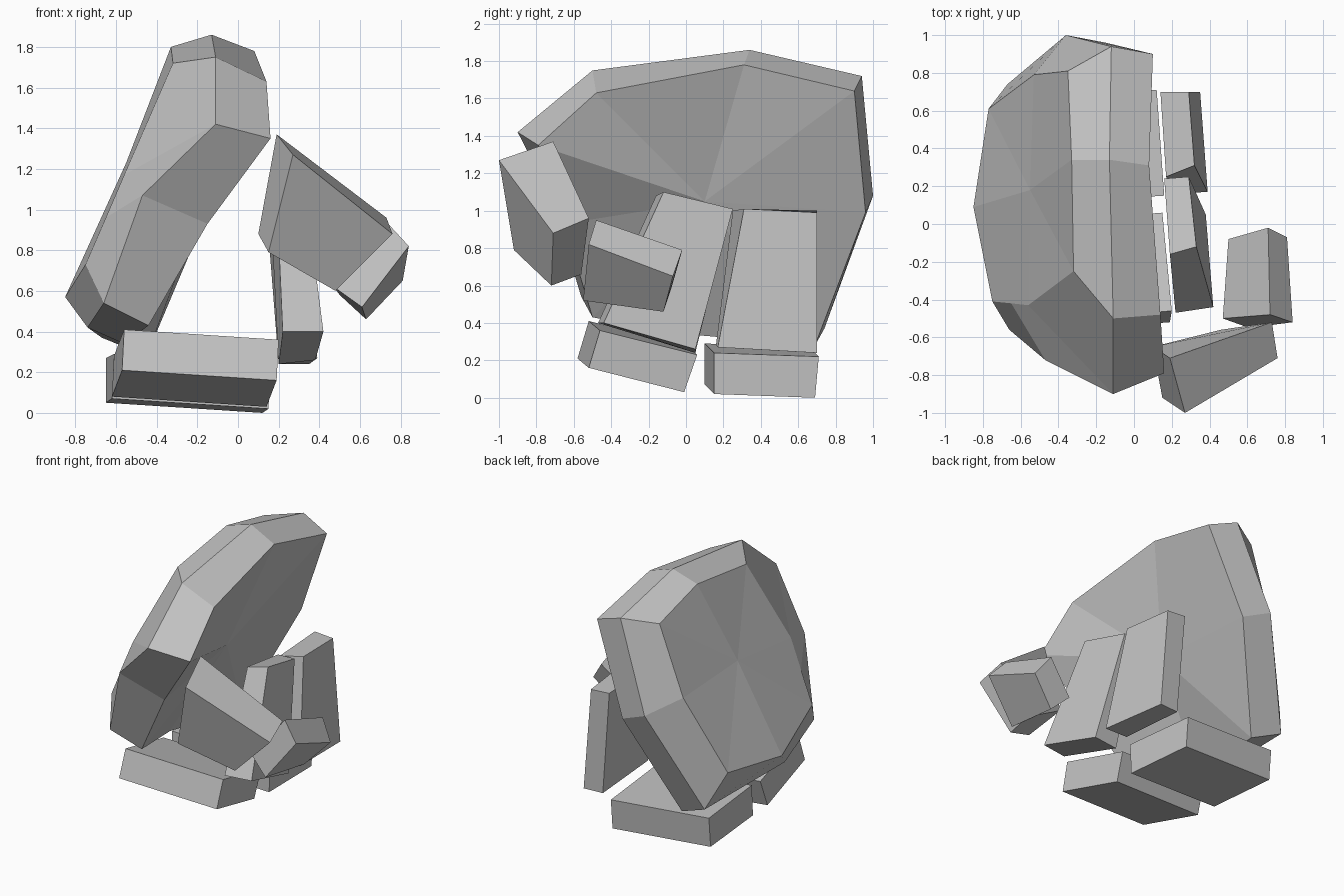
import bpy
import bmesh
from mathutils import Vector

default_cube = bpy.data.objects.get("Cube")
if default_cube:
    bpy.data.objects.remove(default_cube, do_unlink=True)

# Single flat colour
grey = bpy.data.materials.new("plain grey")
grey.use_nodes = True
grey_value = (0.55, 0.55, 0.55, 1)
grey.diffuse_color = grey_value
grey.node_tree.nodes["Principled BSDF"].inputs["Base Color"].default_value = grey_value


def finish(name, bm):
    """Turn a bmesh into a flat-shaded, linked object."""
    bmesh.ops.recalc_face_normals(bm, faces=bm.faces[:])
    mesh = bpy.data.meshes.new(name)
    bm.to_mesh(mesh)
    bm.free()
    mesh.materials.append(grey)
    obj = bpy.data.objects.new(name, mesh)
    bpy.context.collection.objects.link(obj)
    return obj


def skin(bm, first, second):
    """Join two loops of equal length with a band of quads."""
    count = len(first)
    for i in range(count):
        j = (i + 1) % count
        bm.faces.new((first[i], first[j], second[j], second[i]))


def fan(bm, loop, centre):
    """Close a loop with triangles around a centre point."""
    hub = bm.verts.new(centre)
    for i, vert in enumerate(loop):
        bm.faces.new((vert, loop[(i + 1) % len(loop)], hub))


def block(name, near, far=None, shift=None):
    """Six-sided block between two four-cornered ends, or one end swept by a shift."""
    if far is None:
        far = [Vector(corner) + Vector(shift) for corner in near]
    bm = bmesh.new()
    near_end = [bm.verts.new(corner) for corner in near]
    far_end = [bm.verts.new(corner) for corner in far]
    skin(bm, near_end, far_end)
    bm.faces.new(near_end)
    bm.faces.new(far_end)
    return finish(name, bm)


# Palm: a leaning, faceted slab made of three loops and two shallow caps
outer_loop = [
    (-.33, .34, 1.8), (-.32, -.25, 1.72), (-.56, -.43, 1.17),
    (-.65, -.42, .96), (-.75, -.41, .73), (-.85, .09, .57),
    (-.77, .61, .62), (-.53, .79, 1.18), (-.35, .81, 1.69)]
rim_loop = [
    (-.13, .34, 1.86), (-.11, -.5, 1.75), (-.11, -.9, 1.42),
    (-.47, -.72, 1.07), (-.66, -.56, .54), (-.74, -.1, .42),
    (-.67, .74, .37), (-.36, 1, 1.08), (-.12, .94, 1.72)]
inner_loop = [
    (.08, .31, 1.78), (.14, -.48, 1.63), (.16, -.79, 1.35),
    (-.15, -.65, .93), (-.44, -.5, .43), (-.56, 0, .34),
    (-.45, .69, .28), (-.15, .96, .99), (.1, .9, 1.64)]

bm = bmesh.new()
loops = [[bm.verts.new(point) for point in loop]
         for loop in (outer_loop, rim_loop, inner_loop)]
skin(bm, loops[0], loops[1])
skin(bm, loops[1], loops[2])
fan(bm, loops[0], (-.55, .18, 1.23))
fan(bm, loops[2], (-.16, .1, 1.05))
finish("palm", bm)

# Upright finger segments, top end to bottom end
block("front_finger",
      [(.16, .24, 1.01), (.29, .25, 1.01), (.33, -.12, 1.1), (.19, -.16, 1.08)],
      [(.2, .05, .24), (.38, .05, .26), (.42, -.44, .4), (.22, -.47, .4)])
block("back_finger",
      [(.14, .7, 1), (.29, .7, .99), (.32, .31, 1.01), (.17, .25, 1)],
      [(.2, .69, .24), (.35, .7, .24), (.39, .17, .27), (.2, .16, .28)])

# Fingertips lying flat underneath, swept from their left ends
block("front_fingertip",
      [(.2, -.46, .36), (.15, .06, .23), (.14, -.01, .03), (.19, -.52, .16)],
      shift=(-.76, -.06, .05))
block("back_fingertip",
      [(.16, .15, .24), (.12, .71, .22), (.12, .69, 0), (.15, .15, .02)],
      shift=(-.77, -.05, .05))

# Thumb, broad end to narrow end
block("thumb",
      [(.19, -.71, 1.37), (.27, -1, 1.27), (.15, -.92, .79), (.1, -.65, .88)],
      [(.73, -.52, .96), (.76, -.71, .88), (.48, -.72, .6), (.46, -.56, .66)])

# Thumb tip, front end to back end
block("thumb_tip",
      [(.72, -.48, .95), (.84, -.52, .82), (.61, -.55, .52), (.47, -.5, .62)],
      [(.71, -.02, .79), (.81, -.07, .65), (.63, -.12, .46), (.5, -.08, .58)])
